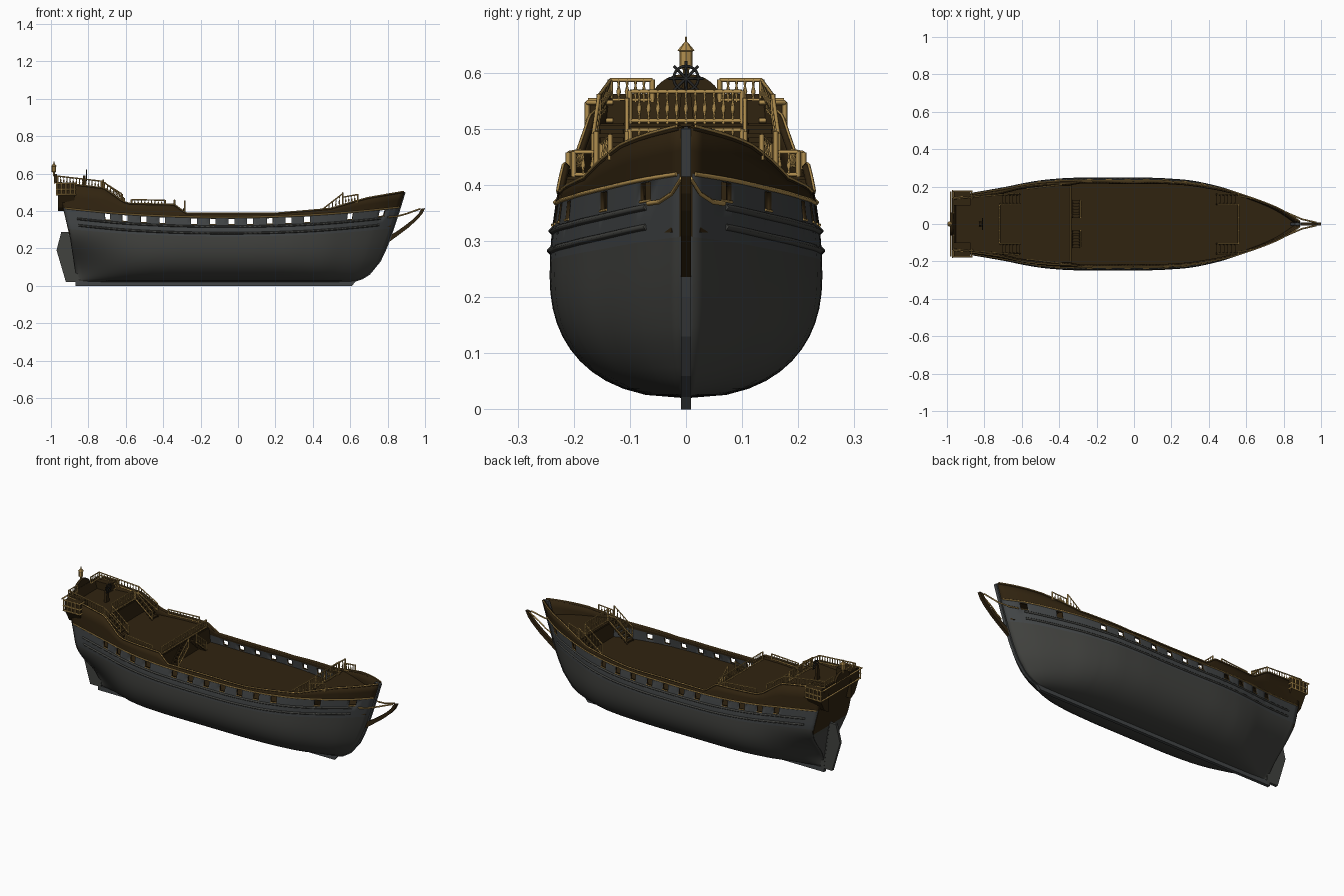
import bpy, bmesh, math
from mathutils import Vector

cube = bpy.data.objects.get("Cube")
if cube:
    bpy.data.objects.remove(cube)


def material(name, rgb):
    m = bpy.data.materials.new(name)
    m.use_nodes = True
    m.diffuse_color = (*rgb, 1)
    m.node_tree.nodes["Principled BSDF"].inputs["Base Color"].default_value = (*rgb, 1)
    return m


GREY = material("hull grey", (.053, .054, .049))
SLATE = material("slate planking", (.055, .06, .062))
BROWN = material("dark brown wood", (.03, .017, .005))
GOLD = material("gold trim", (.45, .28, .08))
IRON = material("dark iron", (.02, .02, .019))


def link(name, bm, *mats):
    me = bpy.data.meshes.new(name)
    bm.to_mesh(me)
    bm.free()
    for m in mats:
        me.materials.append(m)
    ob = bpy.data.objects.new(name, me)
    bpy.context.collection.objects.link(ob)
    return ob


def activate(ob):
    bpy.ops.object.select_all(action='DESELECT')
    ob.select_set(True)
    bpy.context.view_layer.objects.active = ob


def bars(name, paths, r, mat):
    """Square-section bars along paths; a path may carry radii as (points, radii)."""
    cu = bpy.data.curves.new(name, 'CURVE')
    cu.dimensions, cu.bevel_depth, cu.bevel_resolution, cu.use_fill_caps = '3D', r, 0, True
    for path in paths:
        pts, radii = path if isinstance(path, tuple) else (path, [1] * len(path))
        sp = cu.splines.new('POLY')
        sp.points.add(len(pts) - 1)
        for q, p, k in zip(sp.points, pts, radii):
            q.co, q.radius = (*p, 1), k
    cu.materials.append(mat)
    ob = bpy.data.objects.new(name, cu)
    bpy.context.collection.objects.link(ob)
    activate(ob)
    bpy.ops.object.convert(target='MESH')


def prism(name, pts, axis, half, mat, at=0):
    """Polygon in the xz plane (axis 1) or yz plane (axis 0), thickened along the axis."""
    bm = bmesh.new()
    put = lambda a, b, d: (a, d, b) if axis == 1 else (d, a, b)
    f = bm.faces.new([bm.verts.new(put(a, b, at - half)) for a, b in pts])
    ex = bmesh.ops.extrude_face_region(bm, geom=[f])["geom"]
    move = (0, 2 * half, 0) if axis == 1 else (2 * half, 0, 0)
    bmesh.ops.translate(bm, verts=[v for v in ex if isinstance(v, bmesh.types.BMVert)], vec=move)
    bmesh.ops.recalc_face_normals(bm, faces=bm.faces)
    return link(name, bm, mat)


def lathe(name, profile, n, x, y, mat):
    bm = bmesh.new()
    vs = [bm.verts.new((x + r, y, z)) for r, z in profile]
    es = [bm.edges.new(e) for e in zip(vs, vs[1:])]
    bmesh.ops.spin(bm, geom=vs + es, cent=(x, y, 0), axis=(0, 0, 1), angle=math.tau, steps=n)
    bmesh.ops.remove_doubles(bm, verts=bm.verts, dist=.0002)
    bmesh.ops.recalc_face_normals(bm, faces=bm.faces)
    return link(name, bm, mat)


# Hull lines
def table(t, x):
    for (a, u), (b, v) in zip(t, t[1:]):
        if x <= b:
            return u + (v - u) * max(0, (x - a) / (b - a))
    return t[-1][1]


def smooth(t, x):
    return sum(table(t, x + .01 * d) for d in range(-5, 6)) / 11


BREADTH = [(-1.05, .145), (-.85, .172), (-.7, .194), (-.5, .23), (-.35, .243), (.12, .243),
           (.3, .231), (.5, .188), (.7, .118), (.8, .075), (.89, .012), (.95, -.03)]
TUMBLE = [(-1, 1.1), (-.6, 1.4), (-.35, 2.6), (0, 3.4), (.3, 2.5), (.6, 0), (.9, 0)]
STEM = [(.02, .615), (.035, .66), (.06, .70), (.13, .757), (.2, .79), (.25, .81), (.37, .85), (.5, .89)]
STERN = [(.02, .86), (.25, .895), (.4, .93), (.57, .975)]
RAIL = [(-.97, .55), (-.72, .52), (-.62, .45), (-.58, .437), (-.34, .432), (-.28, .385),
        (.2, .385), (.5, .41), (.6, .44), (.7, .468), (.89, .502)]


def trim(x):
    return .366 + .06 * (x + .06) ** 2


def rail_z(x):
    return max(table(RAIL, x), trim(x) + .008)


def point(X, z, s=1, out=0):
    y = max(smooth(BREADTH, X), .008)
    if z < .24:
        y *= max(0, 1 - ((.24 - z) / .22) ** 2.3) ** (1 / 2.3)
    else:
        y *= 1 - table(TUMBLE, X) * (z - .24) ** 2
    run = min(1, max(0, (-.45 - X) / .5)) ** 2
    t = min(1, max(0, (z - .04) / .27))
    y *= 1 - run * (1 - (.05 + .95 * t * t * (3 - 2 * t)))
    x = X
    if X > .4:
        x = .4 + (X - .4) * (table(STEM, z) - .4) / .49
    elif X < -.6:
        x = -.6 + (X + .6) * (table(STERN, z) - .6) / .37
    return Vector((x, s * (y + out), z))


def span(a, b, n):
    return [a + (b - a) * i / n for i in range(n + 1)]


# Hull skin with open gun ports
ports = [-.712, -.607, -.505, -.405, -.235, -.135, -.035, .065, .17, .27, .37, .618, .798]
edges = [p + d for p in ports for d in (-.016, .016)]
stations = sorted(edges + [x for x in span(-.97, .89, 75) if all(abs(x - p) > .022 for p in ports)])


def levels(x):
    low, t = 14, trim(x)
    base = [.02 + (t - .058) * (j / low) ** 1.5 for j in range(low + 1)]
    return base + [t - .006, t, (t + rail_z(x)) / 2, rail_z(x)]


bm = bmesh.new()
for s in (-1, 1):
    grid = [[bm.verts.new(point(x, z, s)) for z in levels(x)] for x in stations]
    for i in range(len(stations) - 1):
        mid = (stations[i] + stations[i + 1]) / 2
        for j in range(len(grid[0]) - 1):
            if j == 14 and any(abs(mid - p) < .01 for p in ports):
                continue
            q = [grid[i][j], grid[i + 1][j], grid[i + 1][j + 1], grid[i][j + 1]]
            f = bm.faces.new(q if s < 0 else q[::-1])
            f.material_index = 2 if j >= 16 else 1 if j >= 12 else 0
bmesh.ops.remove_doubles(bm, verts=bm.verts, dist=.0005)
hull = link("hull", bm, GREY, SLATE, BROWN)
mod = hull.modifiers.new("planking", 'SOLIDIFY')
mod.thickness, mod.offset, mod.material_offset_rim = .011, -1, 1
activate(hull)
bpy.ops.object.shade_smooth_by_angle(angle=math.radians(40))

# Transom
bm = bmesh.new()
rows = [[bm.verts.new(point(-.97, z, s) - Vector((.002, 0, 0))) for s in (1, -1)] for z in span(.03, .56, 24)]
for a, b in zip(rows, rows[1:]):
    f = bm.faces.new((a[0], b[0], b[1], a[1]))
    f.material_index = int(a[0].co.z > .27)
bmesh.ops.recalc_face_normals(bm, faces=bm.faces)
link("transom", bm, GREY, BROWN).modifiers.new("thickness", 'SOLIDIFY').thickness = .008


# Decks and bulkheads
def deck(name, z, a, b):
    bm = bmesh.new()
    rows = [[bm.verts.new(point(x, z, s, -.004 if x < .85 else 0)) for s in (1, -1)] for x in span(a, b, 30)]
    for p, q in zip(rows, rows[1:]):
        bm.faces.new((p[0], p[1], q[1], q[0]))
    ob = link(name, bm, BROWN)
    mod = ob.modifiers.new("planks", 'SOLIDIFY')
    mod.thickness, mod.offset = .01, -1


def bulkhead(name, x, z0, z1):
    side = [point(x, z, 1, -.006) for z in span(z0, z1, 4)]
    prism(name, [(p.y, p.z) for p in side] + [(-p.y, p.z) for p in side[::-1]], 0, .004, BROWN, side[-1].x)


deck("main_deck", .325, -.96, .87)
deck("quarter_deck", .415, -.96, -.335)
deck("poop_deck", .51, -.965, -.72)
deck("fore_deck", .425, .56, .88)
bulkhead("quarter_bulkhead", -.335, .325, .41)
bulkhead("poop_bulkhead", -.72, .415, .505)
bulkhead("fore_bulkhead", .57, .325, .42)

# Keel, stem, stern post, rudder and curved prow
prism("keel", [(-.87, 0), (.61, 0), (.63, .025), (-.87, .025)], 1, .009, SLATE)
prism("stem", [(x + .006, z) for z, x in STEM] + [(x - .03, z + .004) for z, x in STEM[::-1]], 1, .009, SLATE)
prism("stern_post", [(-.85, .01), (-.868, .01), (-.908, .3), (-.87, .3)], 1, .009, GREY)
prism("rudder", [(-.865, .02), (-.92, .02), (-.97, .19), (-.945, .288), (-.907, .288)], 1, .008, GREY)
prism("prow", [(.795, .225), (.85, .265), (.91, .31), (.96, .355), (.985, .385), (1, .415), (.98, .412),
               (.965, .385), (.935, .355), (.89, .32), (.84, .285), (.812, .27)], 1, .009, BROWN)

# Mouldings, wales and head rails on both sides
SIDES = (1, -1)
along = lambda a, b, f, s, out, n=60: [point(x, f(x), s, out) for x in span(a, b, n)]
bars("trim_line", [along(-.96, .885, trim, s, .001) for s in SIDES], .004, GOLD)
bars("rail_cap", [along(-.965, .885, rail_z, s, -.005, 110) for s in SIDES], .007, BROWN)
bars("rail_gilding", [along(-.965, .885, lambda x: rail_z(x) + .004, s, .001, 110) for s in SIDES], .0028, GOLD)
bars("wales", [along(-.9, .8, lambda x: trim(x) - d, s, 0) for s in SIDES for d in (.05, .085)], .006, GREY)
bars("port_sills", [along(p - .017, p + .017, lambda x: trim(x) - .039, s, .001, 2)
                    for s in SIDES for p in ports], .0025, GOLD)
bars("head_rails", [[(.80, s * .068, .367), (.845, s * .048, .37), (.90, s * .025, .385), (.975, s * .008, .412)]
                    for s in SIDES], .0045, GOLD)


# Balustrades
def balustrade(a, b, h, n):
    a, b = Vector(a), Vector(b)
    up = lambda k: Vector((0, 0, h * k))
    out = [[a + up(.97), b + up(.97)], [a + up(.08), b + up(.08)]]
    for i in range(n + 1):
        p = a.lerp(b, i / n)
        shape = [1.3] * 5 if i in (0, n) else [.9, .5, 1.2, .5, .9]
        out.append(([p + up(k) for k in (0, .25, .45, .7, 1)], shape))
    return out


rails = balustrade((-.72, -.10, .51), (-.72, .10, .51), .058, 12)
rails += balustrade((-.34, -.2, .415), (-.34, .2, .415), .045, 24)
rails += balustrade((.56, -.10, .43), (.56, .10, .43), .07, 12)
for s in SIDES:
    rails += balustrade((-.965, s * .135, .545), (-.73, s * .155, .518), .043, 14)
    rails += balustrade((-.965, s * .06, .548), (-.965, s * .135, .548), .04, 5)
    rails += balustrade((-.73, s * .155, .52), (-.62, s * .165, .45), .042, 7)
    rails += balustrade((-.57, s * .188, .432), (-.39, s * .21, .428), .03, 10)
    for y in (.105, .16):
        rails += balustrade((.45, s * y, .345), (.56, s * y, .43), .065, 6)
    rails += balustrade((-.715, s * .105, .51), (-.61, s * .105, .425), .045, 6)
    rails += balustrade((-.285, s * .035, .405), (-.285, s * .125, .33), .05, 6)
    rails += balustrade((.56, s * .15, .43), (.64, s * .135, .445), .045, 5)
bars("balustrades", rails, .0036, GOLD)


# Stairs
def stairs(name, start, end, half, n=6):
    bm = bmesh.new()
    a, b = Vector(start), Vector(end)
    d = b - a
    for i in range(n):
        c = a.lerp(b, (i + .5) / n)
        size = (abs(d.x) / n or 2 * half, abs(d.y) / n or 2 * half, .008)
        vs = bmesh.ops.create_cube(bm, size=1)["verts"]
        bmesh.ops.scale(bm, verts=vs, vec=size)
        bmesh.ops.translate(bm, verts=vs, vec=c)
    link(name, bm, BROWN)
    side = Vector((0, half, 0)) if d.x else Vector((half, 0, 0))
    bars(name + "_strings", [[a + k * side, b + k * side] for k in SIDES], .005, BROWN)


for s, tag in ((1, "left"), (-1, "right")):
    stairs(tag + "_fore_stairs", (.44, s * .132, .33), (.56, s * .132, .425), .026)
    stairs(tag + "_poop_stairs", (-.61, s * .132, .42), (-.72, s * .132, .51), .025)
    stairs(tag + "_quarter_stairs", (-.31, s * .125, .33), (-.31, s * .035, .412), .02)

    # Quarter gallery: windowed box, tapered foot and gilded frame
    prism(tag + "_gallery", [(s * y, z) for y, z in ((.1, .40), (.135, .42), (.172, .485), (.174, .548), (.1, .552))],
          0, .045, BROWN, -.918)
    frame = [[(-.972, s * .176, z), (-.868, s * .176, z), (-.868, s * .13, z)] for z in (.488, .515, .547)]
    frame += [[(x, s * .176, .488), (x, s * .176, .547)] for x in span(-.968, -.872, 4)]
    bars(tag + "_gallery_frame", frame, .0045, GOLD)

# Stern cornices, crest and lantern
bars("stern_cornices", [[(x, -.175, z), (x, .175, z)] for x, z in ((-.968, .488), (-.98, .55))], .005, GOLD)
arch = [(.062 * math.cos(t), .55 + .048 * math.sin(t)) for t in span(0, math.pi, 16)]
prism("stern_crest", arch, 0, .007, BROWN, -.976)
lathe("lantern", [(0, .585), (.005, .587), (.005, .605), (.012, .61), (.012, .638), (.015, .64),
                  (.005, .652), (.002, .655), (.002, .663), (0, .665)], 8, -.984, 0, GOLD)

# Steering wheel on its stand
ring = lambda r, k: Vector((-.81, r * math.cos(k), .59 + r * math.sin(k)))
bars("wheel", [[ring(.022, k) for k in span(0, math.tau, 20)]]
     + [[ring(0, math.pi * k / 4), ring(.031, math.pi * k / 4)] for k in range(8)], .0025, IRON)
prism("wheel_stand", [(-.014, .51), (.014, .51), (.006, .59), (-.006, .59)], 0, .007, BROWN, -.822)
